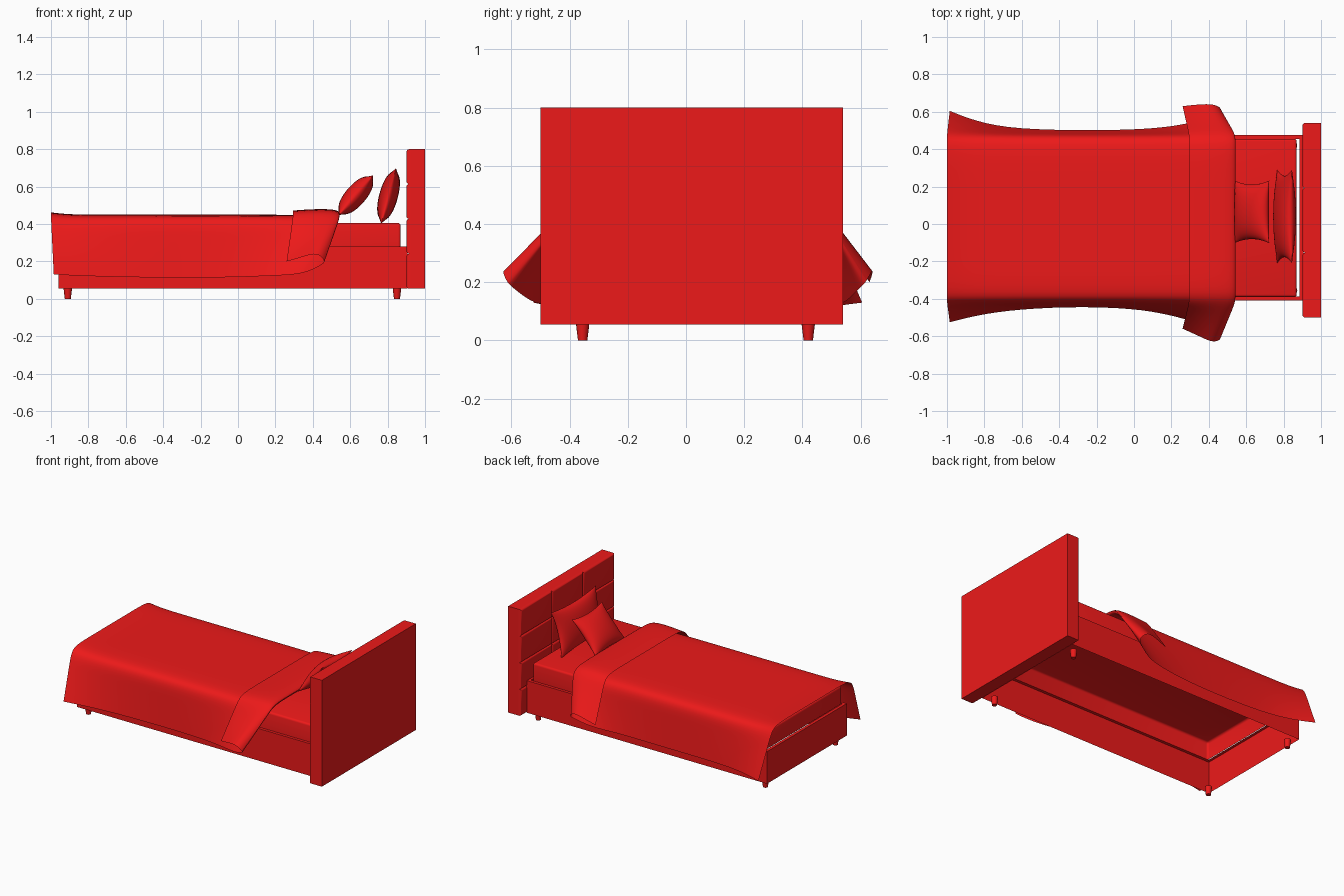
import bpy, bmesh, math
from mathutils import Vector, Matrix

if "Cube" in bpy.data.objects:
    bpy.data.objects.remove(bpy.data.objects["Cube"])

red = bpy.data.materials.new("red")
red.diffuse_color = (0.85, 0.01, 0.01, 1)
red.use_nodes = True
red.node_tree.nodes["Principled BSDF"].inputs["Base Color"].default_value = red.diffuse_color
CY = 0.03  # centre line of the bed


def finish(name, bm, smooth=None):
    me = bpy.data.meshes.new(name)
    bmesh.ops.recalc_face_normals(bm, faces=bm.faces)
    bm.to_mesh(me)
    bm.free()
    ob = bpy.data.objects.new(name, me)
    bpy.context.collection.objects.link(ob)
    me.materials.append(red)
    if smooth:
        bpy.ops.object.select_all(action='DESELECT')
        ob.select_set(True)
        bpy.context.view_layer.objects.active = ob
        bpy.ops.object.shade_smooth_by_angle(angle=math.radians(smooth))
    return ob


def add_box(bm, lo, hi):
    lo, hi = Vector(lo), Vector(hi)
    m = Matrix.Translation((lo + hi) / 2) @ Matrix.Diagonal((*(hi - lo), 1))
    return bmesh.ops.create_cube(bm, size=1, matrix=m)["verts"]


def face_along(bm, z):
    return [f for f in bm.faces if f.normal.z * z > 0.9]


# Bed base: open underneath, with a narrow ledge around the mattress
bm = bmesh.new()
add_box(bm, (-0.96, -0.41, 0.055), (0.905, 0.475, 0.28))
bm.normal_update()
bmesh.ops.delete(bm, geom=face_along(bm, -1), context='FACES')
top = face_along(bm, 1)
bmesh.ops.inset_region(bm, faces=top, thickness=0.03)
bmesh.ops.delete(bm, geom=top, context='FACES')
finish("bed_base", bm)

# Mattress: shell with softened top edges
bm = bmesh.new()
add_box(bm, (-0.935, -0.39, 0.28), (0.87, 0.455, 0.405))
bm.normal_update()
bmesh.ops.delete(bm, geom=face_along(bm, -1), context='FACES')
edges = [e for e in bm.edges if not e.is_boundary]
bmesh.ops.bevel(bm, geom=edges, offset=0.014, segments=3, profile=0.5, affect='EDGES')
finish("mattress", bm, 40)

# Legs: small tapered feet
for x, end in ((-0.91, "foot"), (0.85, "head")):
    for y, side in ((-0.355, "front"), (0.42, "back")):
        bm = bmesh.new()
        bmesh.ops.create_cone(bm, cap_ends=True, segments=16, radius1=0.016, radius2=0.023,
                              depth=0.057, matrix=Matrix.Translation((x, y, 0.0285)))
        finish(f"{end}_{side}_leg", bm, 40)

# Headboard: slab with a soft upper front edge
bm = bmesh.new()
add_box(bm, (0.925, -0.50, 0.055), (1.0, 0.54, 0.80))
finish("headboard", bm)

# Headboard panels: padded tiles, three across and four high
bm = bmesh.new()
w, h = 1.04 / 3, 0.745 / 4
for i in range(3):
    for j in range(4):
        y, z = -0.50 + i * w, 0.055 + j * h
        add_box(bm, (0.901, y, z), (0.926, y + w, z + h))
edges = [e for e in bm.edges if all(v.co.x < 0.91 for v in e.verts)]
bmesh.ops.bevel(bm, geom=edges, offset=0.014, segments=4, profile=0.5, affect='EDGES')
finish("headboard_panels", bm, 40)


# Pillows: two bulged sheets sharing a pinched seam
def pillow(name, centre, width, height, thick, lean, n=24):
    bm = bmesh.new()
    for s in (1, -1):
        rows = []
        for i in range(n + 1):
            row = []
            for j in range(n + 1):
                u, v = -math.cos(math.pi * i / n), -math.cos(math.pi * j / n)
                bulge = ((1 - u * u) * (1 - v * v)) ** 0.55
                y = u * width / 2 * (1 - 0.13 * (1 - v * v) * u * u)
                z = v * height / 2 * (1 - 0.13 * (1 - u * u) * v * v)
                row.append(bm.verts.new((s * bulge * thick / 2, y, z)))
            rows.append(row)
        for i in range(n):
            for j in range(n):
                bm.faces.new((rows[i][j], rows[i + 1][j], rows[i + 1][j + 1], rows[i][j + 1]))
    bmesh.ops.remove_doubles(bm, verts=bm.verts, dist=1e-5)
    bm.transform(Matrix.Translation(centre) @ Matrix.Rotation(math.radians(lean), 4, 'Y'))
    finish(name, bm, 60)


pillow("back_pillow", (0.805, 0.04, 0.55), 0.50, 0.31, 0.10, 15)
pillow("front_cushion", (0.63, 0.065, 0.553), 0.335, 0.285, 0.11, 41)

# Blanket: stations from foot to head, then folded back over itself
# (top x, top z, hem x, front hem y, back hem y, hem z)
stations = [
    (-1.00, 0.462, -0.985, -0.525, 0.605, 0.13),
    (-0.90, 0.450, -0.89, -0.50, 0.565, 0.125),
    (-0.70, 0.450, -0.70, -0.462, 0.512, 0.118),
    (-0.35, 0.450, -0.35, -0.44, 0.50, 0.112),
    (0.00, 0.450, 0.00, -0.45, 0.503, 0.115),
    (0.25, 0.450, 0.20, -0.487, 0.52, 0.125),
    (0.44, 0.445, 0.35, -0.53, 0.55, 0.13),
    (0.535, 0.440, 0.455, -0.60, 0.60, 0.185),
    (0.550, 0.460, 0.470, -0.615, 0.62, 0.20),
    (0.520, 0.480, 0.425, -0.637, 0.642, 0.25),
    (0.40, 0.480, 0.35, -0.60, 0.64, 0.225),
    (0.295, 0.472, 0.26, -0.56, 0.63, 0.20),
]
bm = bmesh.new()
rows = []
for x, z, hx, y0, y1, hz in stations:
    sides = []
    for s, hy in ((-1, y0), (1, y1)):
        hem = Vector((hx, hy, hz))
        shoulder = Vector((x, CY + s * 0.445, z - 0.025))
        pts = [hem, hem.lerp(shoulder, 0.35), hem.lerp(shoulder, 0.7), shoulder,
               Vector((x, CY + s * 0.39, z)), Vector((x, CY + s * 0.2, z))]
        sides.append(pts)
    line = sides[0] + [Vector((x, CY, z))] + sides[1][::-1]
    rows.append([bm.verts.new(p) for p in line])
for a, b in zip(rows, rows[1:]):
    for k in range(len(a) - 1):
        bm.faces.new((a[k], b[k], b[k + 1], a[k + 1]))
blanket = finish("blanket", bm, 80)
sub = blanket.modifiers.new("soften", 'SUBSURF')
sub.levels = sub.render_levels = 2
sub.boundary_smooth = 'PRESERVE_CORNERS'
